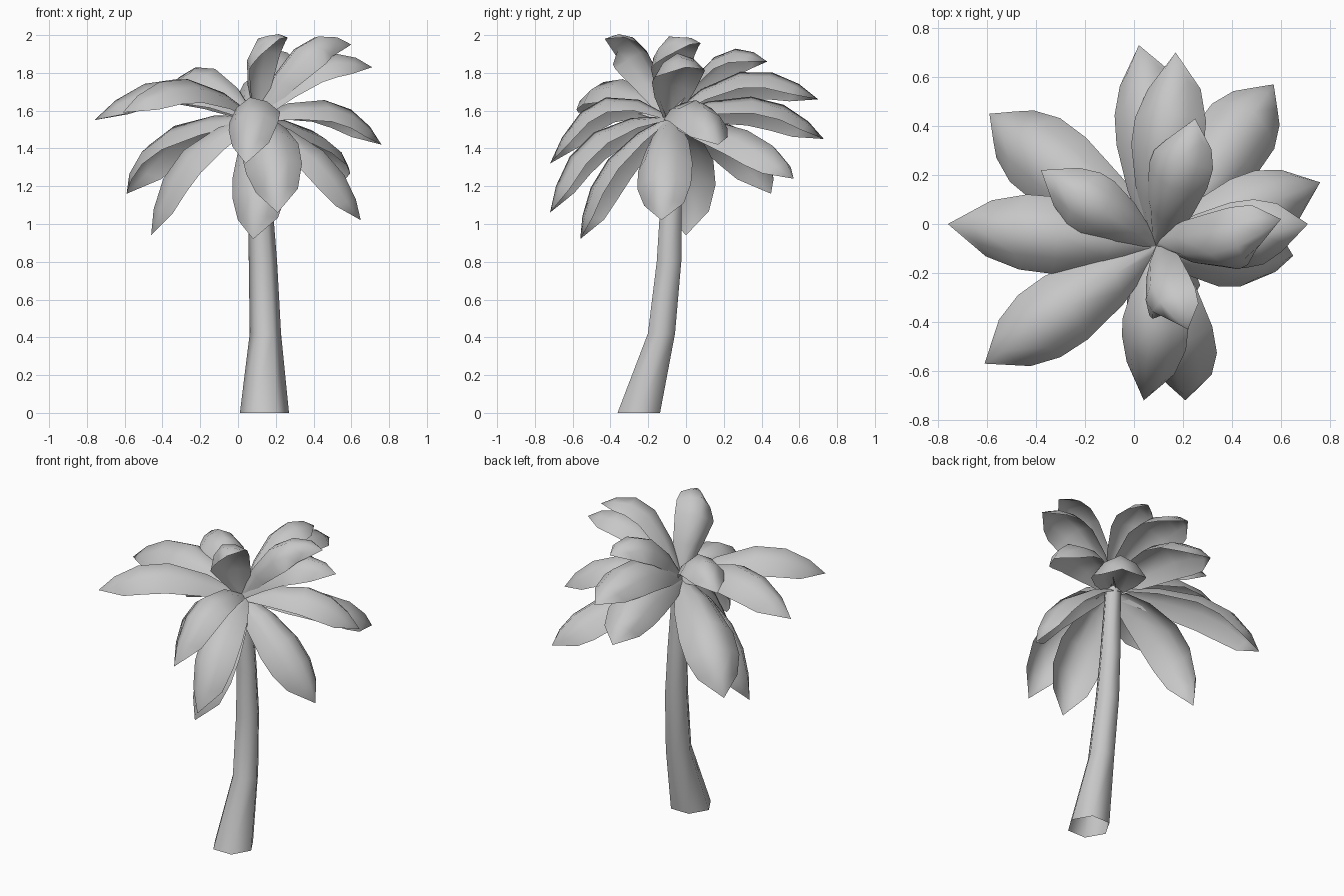
import bpy, bmesh, math
from mathutils import Vector

cube = bpy.data.objects.get("Cube")
if cube:
    bpy.data.objects.remove(cube, do_unlink=True)

grey = bpy.data.materials.new("plain grey")
grey.use_nodes = True
grey.diffuse_color = (0.57, 0.57, 0.57, 1)
grey.node_tree.nodes["Principled BSDF"].inputs["Base Color"].default_value = (0.57, 0.57, 0.57, 1)


def finish(name, bm, angle):
    mesh = bpy.data.meshes.new(name)
    bm.to_mesh(mesh)
    bm.free()
    mesh.materials.append(grey)
    obj = bpy.data.objects.new(name, mesh)
    bpy.context.collection.objects.link(obj)
    bpy.ops.object.select_all(action='DESELECT')
    obj.select_set(True)
    bpy.context.view_layer.objects.active = obj
    bpy.ops.object.shade_smooth_by_angle(angle=math.radians(angle))


def bridge(bm, a, b, closed):
    n = len(a)
    for i in range(n if closed else n - 1):
        j = (i + 1) % n
        bm.faces.new((a[i], a[j], b[j], b[i]))


# Leaning six-sided trunk, open at both ends: centre x, y, z and radius of each ring
TRUNK = [(0.14, -0.25, 0, 0.13), (0.145, -0.13, 0.42, 0.083), (0.132, -0.09, 0.8, 0.075),
         (0.118, -0.08, 1.1, 0.065), (0.095, -0.08, 1.57, 0.05)]
bm = bmesh.new()
rings = []
for x, y, z, r in TRUNK:
    rings.append([bm.verts.new((x + r * math.cos(k * math.pi / 3),
                                y + r * math.sin(k * math.pi / 3), z)) for k in range(6)])
for a, b in zip(rings, rings[1:]):
    bridge(bm, a, b, True)
finish("trunk", bm, 65)

# Arched leaf: a curved rib with a drooping cross-section, ending in a point
CROWN = Vector((0.09, -0.09, 1.57))
PROFILE = [(0, 0.25), (0.2, 0.77), (0.45, 1.0), (0.67, 0.98), (0.86, 0.73)]
ACROSS = (-1, -0.6, 0, 0.6, 1)
DROOP = 0.8


def leaf(name, tip, reach, height, roll=0, bow=0):
    tip = Vector(tip)
    out = tip - CROWN
    right = Vector((out.y, -out.x, 0)).normalized()
    mid = CROWN.lerp(tip, reach) + right * bow
    mid.z = height
    ctrl = 2 * mid - (CROWN + tip) / 2
    half = 0.065 + 0.108 * out.length
    turn = math.radians(roll)
    bm = bmesh.new()
    rows = []
    for t, w in PROFILE:
        p = CROWN * (1 - t) ** 2 + ctrl * 2 * t * (1 - t) + tip * t * t
        tangent = ((ctrl - CROWN) * (1 - t) + (tip - ctrl) * t).normalized()
        up = right.cross(tangent).normalized()
        side = right * math.cos(turn) - up * math.sin(turn)
        up = side.cross(tangent).normalized()
        rows.append([bm.verts.new(p + (side * u - up * DROOP * u * u) * w * half)
                     for u in ACROSS])
    for a, b in zip(rows, rows[1:]):
        bridge(bm, a, b, False)
    end = bm.verts.new(tip)
    for a, b in zip(rows[-1], rows[-1][1:]):
        bm.faces.new((a, b, end))
    finish(name, bm, 60)


# Tip position, rib midpoint reach and height, then roll and sideways bow if any
LEAVES = {
    "upper": [((0.25, 0.43, 1.86), 0.5, 1.90, -12, -0.02),
              ((0.71, 0.0, 1.83), 0.5, 1.88, 8, 0.02),
              ((0.60, 0.02, 1.95), 0.45, 1.95, 22, 0.08),
              ((0.22, -0.43, 1.98), 0.42, 1.93, 32, 0.075),
              ((-0.38, 0.22, 1.70), 0.5, 1.83)],
    "middle": [((0.02, 0.73, 1.45), 0.58, 1.67, -12), ((0.17, 0.70, 1.66), 0.52, 1.81, -12, -0.02),
               ((0.76, 0.17, 1.42), 0.6, 1.65), ((0.04, -0.72, 1.32), 0.58, 1.66, 12),
               ((-0.61, -0.57, 1.59), 0.56, 1.77), ((-0.76, 0.0, 1.55), 0.52, 1.77)],
    "lower": [((0.57, 0.57, 1.24), 0.68, 1.48), ((0.65, -0.13, 1.02), 0.7, 1.36, 12, 0.025),
              ((0.21, -0.72, 1.06), 0.68, 1.46, 18, 0.02), ((-0.59, 0.45, 1.16), 0.68, 1.50),
              ((-0.46, 0.0, 0.94), 0.74, 1.36, -16), ((0.08, -0.56, 0.92), 0.74, 1.31, 15)],
}
for tier, leaves in LEAVES.items():
    for i, spec in enumerate(leaves):
        leaf(f"{tier}_leaf_{i + 1}", *spec)
